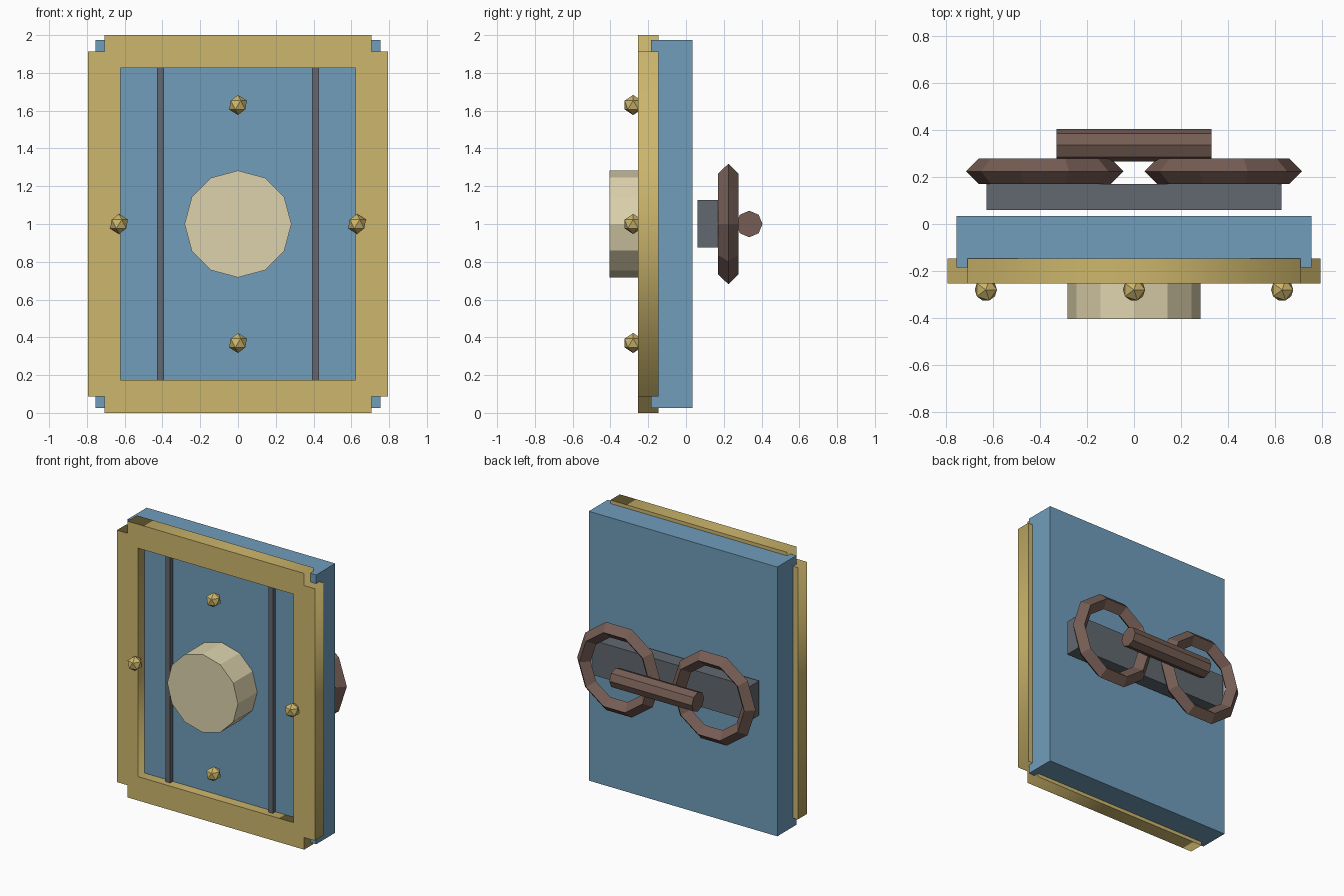
import bpy
from math import radians

if "Cube" in bpy.data.objects:
    bpy.data.objects.remove(bpy.data.objects["Cube"])


def material(name, rgb):
    m = bpy.data.materials.new(name)
    m.diffuse_color = (*rgb, 1)
    m.use_nodes = True
    m.node_tree.nodes["Principled BSDF"].inputs["Base Color"].default_value = m.diffuse_color
    return m


BLUE = material("blue_panel", (0.16, 0.34, 0.50))
GOLD = material("gold", (0.61, 0.47, 0.15))
CREAM = material("cream", (0.73, 0.65, 0.42))
GREY = material("dark_grey", (0.12, 0.14, 0.16))
BROWN = material("brown", (0.18, 0.11, 0.09))


def finish(name, mat):
    ob = bpy.context.object
    ob.name = name
    ob.data.materials.append(mat)
    return ob


def box(name, mat, x, y, z):
    """Box from (min, max) ranges on each axis."""
    bpy.ops.mesh.primitive_cube_add(size=1, location=[sum(r) / 2 for r in (x, y, z)])
    ob = finish(name, mat)
    ob.scale = [r[1] - r[0] for r in (x, y, z)]
    bpy.ops.object.transform_apply(location=False, rotation=False, scale=True)
    return ob


def cylinder(name, mat, sides, radius, depth, loc, rot):
    bpy.ops.mesh.primitive_cylinder_add(vertices=sides, radius=radius, depth=depth,
                                        location=loc, rotation=rot)
    return finish(name, mat)


# Main slab
box("panel", BLUE, (-0.755, 0.755), (-0.184, 0.034), (0.025, 1.975))

# Frame: notched outline with a rectangular opening, extruded
outer = [(-0.708, 0), (0.708, 0), (0.708, 0.088), (0.793, 0.088),
         (0.793, 1.912), (0.708, 1.912), (0.708, 2), (-0.708, 2),
         (-0.708, 1.912), (-0.793, 1.912), (-0.793, 0.088), (-0.708, 0.088)]
inner = [(-0.622, 0.173), (-0.622, 1.827), (0.622, 1.827), (0.622, 0.173)]
curve = bpy.data.curves.new("frame", 'CURVE')
curve.dimensions = '2D'
curve.fill_mode = 'BOTH'
curve.extrude = 0.054
for pts in (outer, inner):
    spline = curve.splines.new('POLY')
    spline.points.add(len(pts) - 1)
    for p, (x, z) in zip(spline.points, pts):
        p.co = (x, z, 0, 1)
    spline.use_cyclic_u = True
frame = bpy.data.objects.new("frame", curve)
bpy.context.collection.objects.link(frame)
frame.location = (0, -0.2, 0)
frame.rotation_euler = (radians(90), 0, 0)
bpy.ops.object.select_all(action='DESELECT')
frame.select_set(True)
bpy.context.view_layer.objects.active = frame
bpy.ops.object.convert(target='MESH')
finish("frame", GOLD)

# Round boss on the front
cylinder("front_disc", CREAM, 12, 0.283, 0.23, (0, -0.29, 1), (radians(90), 0, 0))

# Studs around the boss
for i, (x, z) in enumerate([(0, 1.63), (0, 0.37), (-0.63, 1), (0.63, 1)]):
    bpy.ops.mesh.primitive_ico_sphere_add(subdivisions=1, radius=0.053,
                                          location=(x, -0.28, z))
    finish(f"stud_{i + 1}", GOLD)

# Mirrored left / right parts: front grooves strips and back rings
for side, s in (("left", -1), ("right", 1)):
    box(f"strip_{side}", GREY, (s * 0.411 - 0.018, s * 0.411 + 0.018),
        (-0.215, -0.18), (0.16, 1.84))
    bpy.ops.mesh.primitive_torus_add(major_segments=10, minor_segments=4,
                                     major_radius=0.281, minor_radius=0.054,
                                     location=(s * 0.38, 0.224, 1),
                                     rotation=(radians(90), 0, 0))
    finish(f"strap_ring_{side}", BROWN)

# Back plate and grip
box("back_plate", GREY, (-0.628, 0.628), (0.06, 0.17), (0.876, 1.127))
cylinder("grip", BROWN, 8, 0.07, 0.66, (0, 0.335, 1), (0, radians(90), 0))
